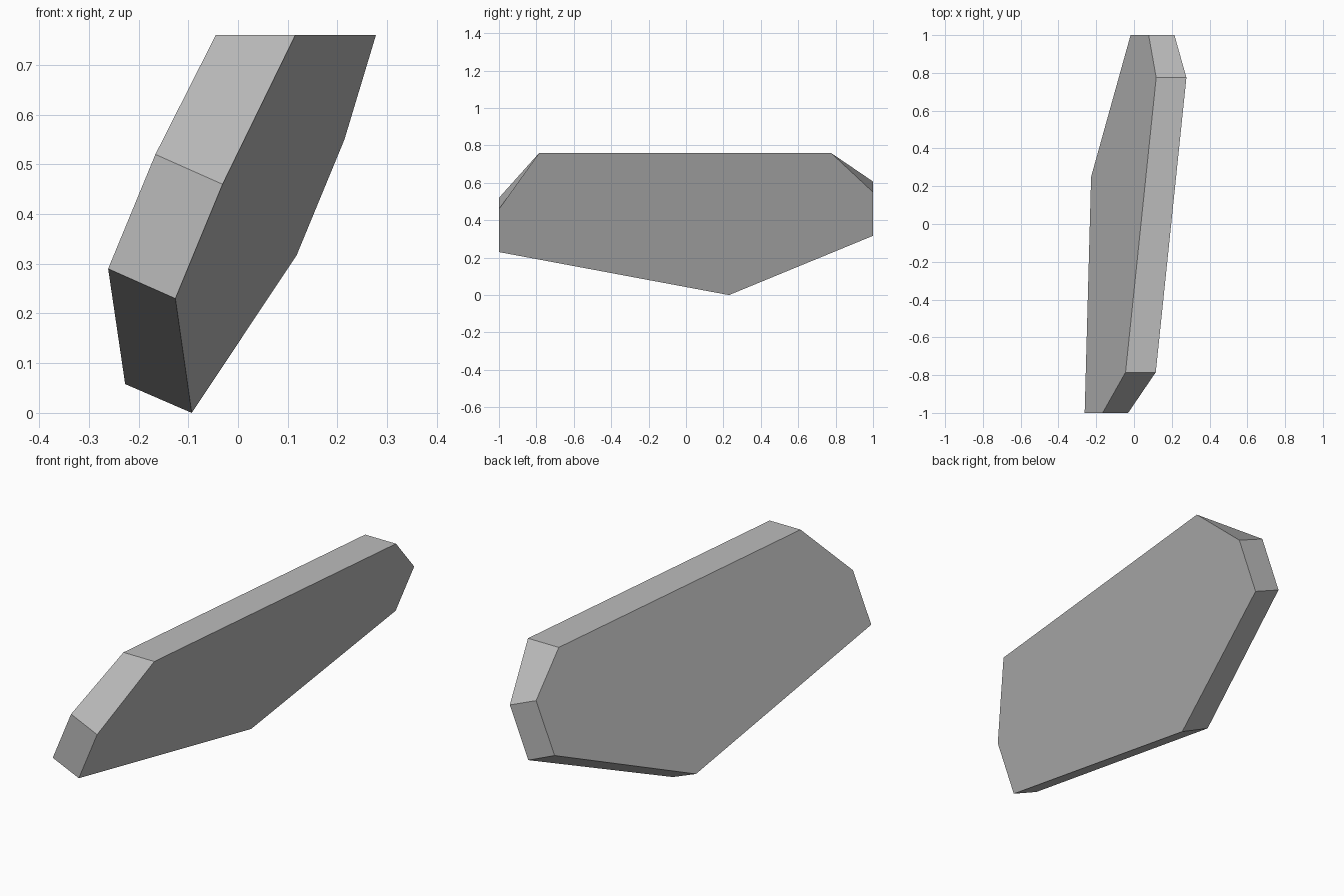
import bpy
import bmesh

cube = bpy.data.objects.get("Cube")
if cube:
    bpy.data.objects.remove(cube, do_unlink=True)

# One stone grey for the whole slab
grey = bpy.data.materials.new("stone grey")
grey.use_nodes = True
colour = (0.5, 0.5, 0.5, 1)
grey.diffuse_color = colour
grey.node_tree.nodes["Principled BSDF"].inputs["Base Color"].default_value = colour

# Outlines (y, z) of the two broad faces, both lying on leaning planes
RIGHT_OUTLINE = [(-1, 0.29), (-1, 0.52), (-0.785, 0.76), (0.775, 0.76),
                 (1, 0.607), (1, 0.375), (0.25, 0.058)]
LEFT_OUTLINE = [(-1, 0.23), (-1, 0.46), (-0.785, 0.76), (0.775, 0.76),
                (1, 0.55), (1, 0.317), (0.23, 0)]
THICKNESS = 0.16


def lean(y, z, shift=0):
    """Point on the leaning plane, moved sideways by shift."""
    return (-0.126 + 0.413 * (z - 0.23) + 0.104 * (y + 1) + shift, y, z)


# Slab: two broad faces joined by a rim
bm = bmesh.new()
left = [bm.verts.new(lean(y, z)) for y, z in LEFT_OUTLINE]
right = [bm.verts.new(lean(y, z, -THICKNESS)) for y, z in RIGHT_OUTLINE]
bm.faces.new(left)
bm.faces.new(right)
for i in range(len(left)):
    j = (i + 1) % len(left)
    bm.faces.new((left[i], left[j], right[j], right[i]))
bmesh.ops.recalc_face_normals(bm, faces=bm.faces)

mesh = bpy.data.meshes.new("stone_slab")
bm.to_mesh(mesh)
bm.free()
mesh.materials.append(grey)
slab = bpy.data.objects.new("stone_slab", mesh)
bpy.context.collection.objects.link(slab)
